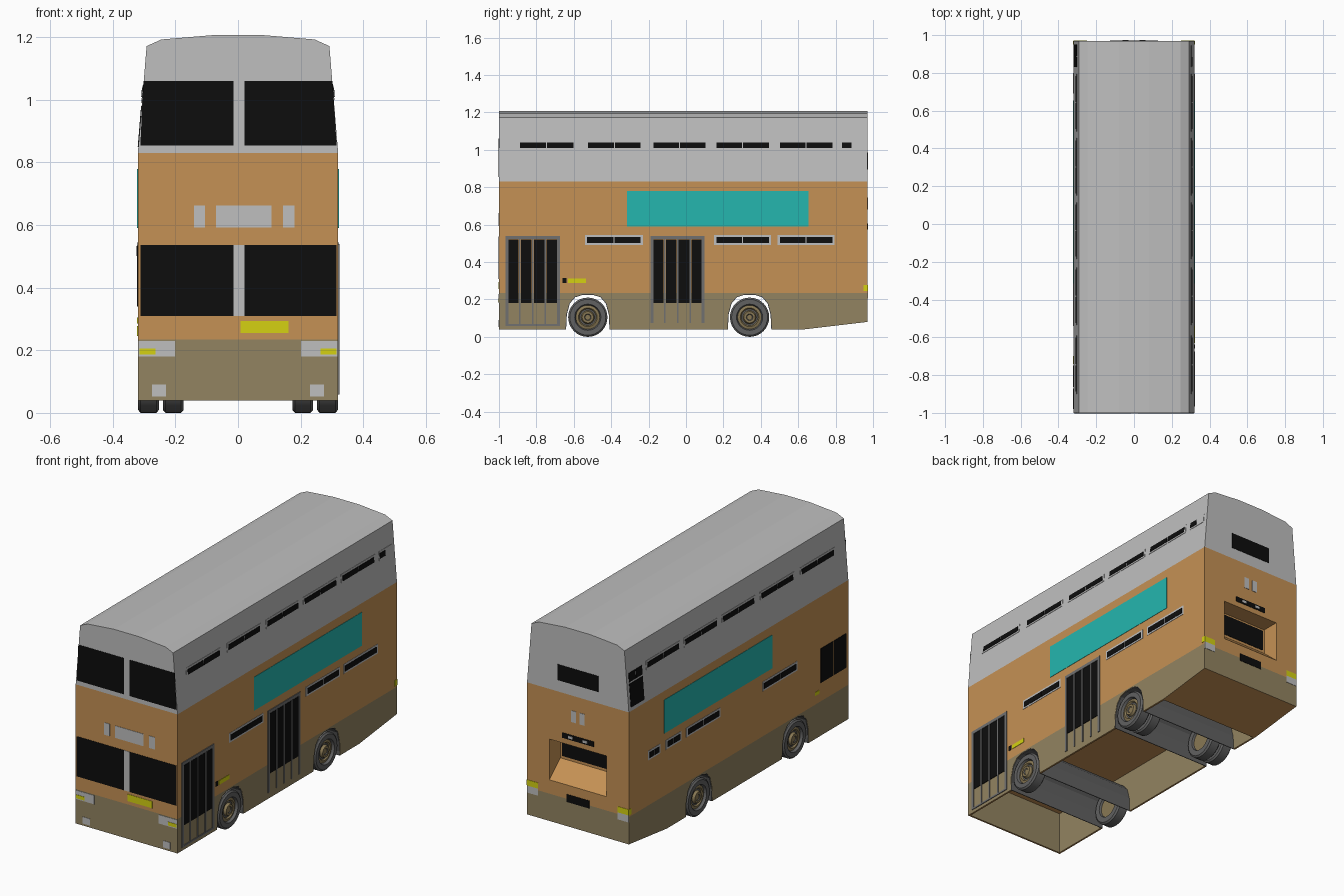
import bpy, bmesh, math
from mathutils import Vector

if "Cube" in bpy.data.objects:
    bpy.data.objects.remove(bpy.data.objects["Cube"])

def material(name, rgb):
    m = bpy.data.materials.new(name)
    m.diffuse_color = (*rgb, 1)
    m.use_nodes = True
    m.node_tree.nodes["Principled BSDF"].inputs["Base Color"].default_value = m.diffuse_color
    return m

ORANGE = material("orange paint", (0.56, 0.285, 0.09))
GREY = material("light grey", (0.52, 0.52, 0.52))
OLIVE = material("olive skirt", (0.29, 0.23, 0.12))
TEAL = material("teal panel", (0.018, 0.47, 0.43))
YELLOW = material("yellow lamp", (0.66, 0.64, 0.006))
BLACK = material("black glass", (0.004, 0.004, 0.004))
DARK = material("dark grey rubber", (0.12, 0.12, 0.12))
FRAME = material("mid grey frame", (0.16, 0.16, 0.16))
BRASS = material("tan hub", (0.25, 0.19, 0.09))

FRONT, REAR, HALF = -1.0, 0.97, 0.32
AXLES = (-0.525, 0.34)

def half_width(z):
    """Half width of the body: upright below, leaning in on the upper deck."""
    return HALF - max(0, z - 0.83) * 0.082

def make(name, bm, *mats):
    bmesh.ops.recalc_face_normals(bm, faces=bm.faces[:])
    me = bpy.data.meshes.new(name)
    bm.to_mesh(me)
    bm.free()
    for m in mats:
        me.materials.append(m)
    ob = bpy.data.objects.new(name, me)
    bpy.context.collection.objects.link(ob)
    return ob

def add_prism(bm, pts, offset):
    a = [bm.verts.new(p) for p in pts]
    b = [bm.verts.new(Vector(p) + Vector(offset)) for p in pts]
    n = len(pts)
    bm.faces.new(a)
    bm.faces.new(b[::-1])
    for i in range(n):
        bm.faces.new((a[i], b[i], b[(i + 1) % n], a[(i + 1) % n]))

def slabs(name, mat, quads):
    """One object made of thin plates; each quad is (corners, inward offset)."""
    bm = bmesh.new()
    for pts, off in quads:
        add_prism(bm, pts, off)
    return make(name, bm, mat)

def side(s, y0, y1, z0, z1, lift=0.002):
    c = [(s * (half_width(z) + lift), y, z) for y, z in
         ((y0, z0), (y1, z0), (y1, z1), (y0, z1))]
    return c, (-s * (lift + 0.002), 0, 0)

def end(y, x0, x1, z0, z1, lift=0.002):
    d = 1 if y > 0 else -1
    c = []
    for x, z in ((x0, z0), (x1, z0), (x1, z1), (x0, z1)):
        w = half_width(z) + 0.001
        c.append((max(-w, min(w, x)), y + d * lift, z))
    return c, (0, -d * (lift + 0.002), 0)

# Body shell: cross-section swept from front to rear
half = [(0.32, 0.04), (0.32, 0.83), (0.292, 1.172), (0.245, 1.193), (0.08, 1.207)]
section = half + [(-x, z) for x, z in reversed(half)]
bm = bmesh.new()
add_prism(bm, [(x, FRONT, z) for x, z in section], (0, REAR - FRONT, 0))
for z in (0.235, 0.83):
    bmesh.ops.bisect_plane(bm, geom=bm.verts[:] + bm.edges[:] + bm.faces[:],
                           plane_co=(0, 0, z), plane_no=(0, 0, 1))
body = make("body", bm, ORANGE, GREY, OLIVE)

# Cuts: open underside, sloping tail, wheel arches, engine recess
arch = [(-0.12, 0.03), (-0.116, 0.12), (-0.1, 0.18), (-0.07, 0.215), (-0.03, 0.228)]
arch += [(-y, z) for y, z in reversed(arch)]
cuts = [([(-0.99, -0.1), (0.62, -0.1), (0.62, 0.28), (-0.99, 0.28)], 0.31),
        ([(0.545, 0.03), (1.1, 0.0953), (1.1, -0.1), (0.545, -0.1)], 0.5),
        ([(0.87, 0.40), (0.87, 0.545), (1.0, 0.545), (1.0, 0.288)], 0.18)]
cuts += [([(y + c, z) for y, z in arch], 0.5) for c in AXLES]
for pts, w in cuts:
    bm = bmesh.new()
    add_prism(bm, [(-w, y, z) for y, z in pts], (2 * w, 0, 0))
    cutter = make("cutter", bm)
    cutter.hide_render = True
    mod = body.modifiers.new("cut", 'BOOLEAN')
    mod.operation, mod.solver, mod.object = 'DIFFERENCE', 'EXACT', cutter
    bpy.context.view_layer.objects.active = body
    bpy.ops.object.modifier_apply(modifier=mod.name)
    bpy.data.objects.remove(cutter)
for p in body.data.polygons:
    z = p.center.z
    p.material_index = 1 if z > 0.83 else 2 if z < 0.235 and p.normal.z > -0.9 else 0

# Wheel arch liners
for label, c in zip(("front", "rear"), AXLES):
    bm = bmesh.new()
    rows = [[bm.verts.new((x, y + c, max(z, 0.04))) for y, z in arch] for x in (-0.318, 0.318)]
    for i in range(len(arch) - 1):
        bm.faces.new((rows[0][i], rows[1][i], rows[1][i + 1], rows[0][i + 1]))
    liner = make(label + "_arch_liner", bm, DARK)
    liner.modifiers.new("thickness", 'SOLIDIFY').thickness = 0.004

# Wheels: lathed tyre and stepped hub (x offset, radius, hub colour of next ring)
profile = [(0.012, 0, 1), (0.012, 0.062, 0), (0, 0.066, 0), (0, 0.096, 0), (0.008, 0.105, 0),
           (0.058, 0.105, 0), (0.066, 0.096, 0), (0.066, 0.07, 0), (0.052, 0.064, 1),
           (0.056, 0.05, 1), (0.048, 0.044, 0), (0.048, 0.036, 1), (0.062, 0.03, 1),
           (0.062, 0.018, 0), (0.058, 0.014, 1), (0.058, 0, 1)]

def wheel(name, s, x, y, n=32):
    bm = bmesh.new()
    rings = [[bm.verts.new((s * (x + dx), y + r * math.cos(2 * math.pi * k / n),
                            0.105 + r * math.sin(2 * math.pi * k / n)))
              for k in range(n)] for dx, r, _ in profile]
    for i in range(len(rings) - 1):
        for k in range(n):
            j = (k + 1) % n
            f = bm.faces.new((rings[i][k], rings[i][j], rings[i + 1][j], rings[i + 1][k]))
            f.material_index = profile[i][2]
    bmesh.ops.remove_doubles(bm, verts=bm.verts[:], dist=1e-5)
    ob = make(name, bm, DARK, BRASS)
    bpy.ops.object.select_all(action='DESELECT')
    ob.select_set(True)
    bpy.context.view_layer.objects.active = ob
    bpy.ops.object.shade_smooth_by_angle(angle=math.radians(30))

for s, label in ((1, "right"), (-1, "left")):
    wheel("front_wheel_" + label, s, 0.253, AXLES[0])
    wheel("rear_outer_wheel_" + label, s, 0.253, AXLES[1])
    wheel("rear_inner_wheel_" + label, s, 0.174, AXLES[1])

# Side window strips: grey frame with two black panes
def strip_windows(name, s, spans, z0, z1):
    slabs(name + "_frames", GREY, [side(s, a, b, z0, z1) for a, b in spans])
    panes = []
    for a, b in spans:
        m = (a + b) / 2
        for p, q in ((a + 0.012, m - 0.003), (m + 0.003, b - 0.012)):
            panes.append(side(s, p, q, z0 + 0.01, z1 - 0.011, 0.004))
    slabs(name + "_panes", BLACK, panes)

upper = [(-0.90, -0.59), (-0.535, -0.23), (-0.185, 0.115), (0.15, 0.455), (0.49, 0.795)]
lower = {1: [(-0.54, -0.23), (0.15, 0.455), (0.49, 0.795)],
         -1: [(-0.54, -0.23), (0.15, 0.455), (0.50, 0.64), (0.69, 0.80)]}
for s, label in ((1, "right"), (-1, "left")):
    strip_windows("upper_windows_" + label, s, upper, 1.0, 1.05)
    strip_windows("lower_windows_" + label, s, lower[s], 0.492, 0.545)
    slabs("side_panel_" + label, TEAL, [side(s, -0.315, 0.655, 0.59, 0.78)])

# Odd side windows: right rear quarter, left emergency window, driver window
slabs("quarter_window_frame", GREY, [side(1, 0.83, 0.945, 1.0, 1.05)])
slabs("quarter_window_pane", BLACK, [side(1, 0.835, 0.885, 1.01, 1.04, 0.004)])
slabs("emergency_window", BLACK, [side(-1, 0.83, 0.95, 0.85, 0.98), side(-1, 0.83, 0.885, 0.99, 1.04),
                                  side(-1, 0.89, 0.95, 0.99, 1.04)])
slabs("driver_window", BLACK, [side(-1, -0.98, -0.87, 0.34, 0.535), side(-1, -0.863, -0.75, 0.34, 0.535)])

# Folding doors on the right side
def door(name, y0, y1, z0, sill):
    bars = [side(1, y0, y1, 0.522, 0.54, 0.004)]
    if sill:
        bars.append(side(1, y0, y1, z0, z0 + 0.01, 0.004))
    leaf = (y1 - y0 - 0.016) / 4
    panes = []
    for i in range(5):
        c = y0 + 0.008 + i * leaf
        w = 0.008 if i in (0, 4) else 0.004
        bars.append(side(1, c - w, c + w, z0, 0.53, 0.004))
        if i < 4:
            panes.append(side(1, c + 0.006, c + leaf - 0.006, 0.18, 0.52, 0.003))
    slabs(name + "_frame", FRAME, bars)
    slabs(name + "_panes", BLACK, panes)

door("front_door", -0.965, -0.675, 0.058, True)
door("middle_door", -0.19, 0.10, 0.075, False)

# Side indicators
slabs("side_indicators", YELLOW, [side(1, -0.63, -0.535, 0.288, 0.312), side(-1, -0.74, -0.70, 0.285, 0.305)])
slabs("side_fuel_cap", BLACK, [side(1, -0.66, -0.638, 0.288, 0.315)])

# Front windscreens, sign boxes, lamps
slabs("windscreens", BLACK, [end(FRONT, x0, x1, z0, z1) for x0, x1 in ((-0.312, -0.015), (0.02, 0.315))
                             for z0, z1 in ((0.31, 0.537), (0.855, 1.06))])
slabs("windscreen_pillar", GREY, [end(FRONT, -0.015, 0.02, 0.31, 0.537)])
slabs("front_sign_boxes", GREY, [end(FRONT, a, b, 0.593, 0.662) for a, b in
                                 ((-0.14, -0.105), (-0.07, 0.107), (0.143, 0.18))])
slabs("front_plate", YELLOW, [end(FRONT, 0.008, 0.162, 0.255, 0.294)])
slabs("headlamps", GREY, [end(FRONT, s * 0.202, s * 0.318, 0.18, 0.23) for s in (1, -1)]
      + [end(FRONT, s * 0.23, s * 0.275, 0.052, 0.09) for s in (1, -1)])
slabs("front_indicators", YELLOW, [end(FRONT, s * 0.263, s * 0.315, 0.186, 0.206, 0.004) for s in (1, -1)])

# Rear window, vents, lamp bar, engine grille, plate, tail lamps
slabs("rear_window", BLACK, [end(REAR, -0.128, 0.128, 0.895, 0.985)])
slabs("rear_vents", GREY, [end(REAR, s * 0.012, s * 0.042, 0.68, 0.745) for s in (1, -1)])
slabs("rear_lamp_bar", BLACK, [end(REAR, -0.1, 0.1, 0.575, 0.605)])
slabs("rear_lamp_bar_lights", GREY, [end(REAR, s * 0.03, s * 0.06, 0.583, 0.597, 0.004) for s in (1, -1)])
slabs("engine_grille", BLACK, [end(0.87, -0.168, 0.168, 0.415, 0.535)])
slabs("rear_plate", BLACK, [end(REAR, -0.072, 0.072, 0.218, 0.262)])
slabs("tail_lamps", YELLOW, [end(REAR, s * 0.25, s * 0.32, 0.245, 0.278) for s in (1, -1)]
      + [side(s, 0.95, 0.97, 0.245, 0.278) for s in (1, -1)])
slabs("tail_reflectors", GREY, [end(REAR, s * 0.25, s * 0.32, 0.205, 0.245) for s in (1, -1)])
